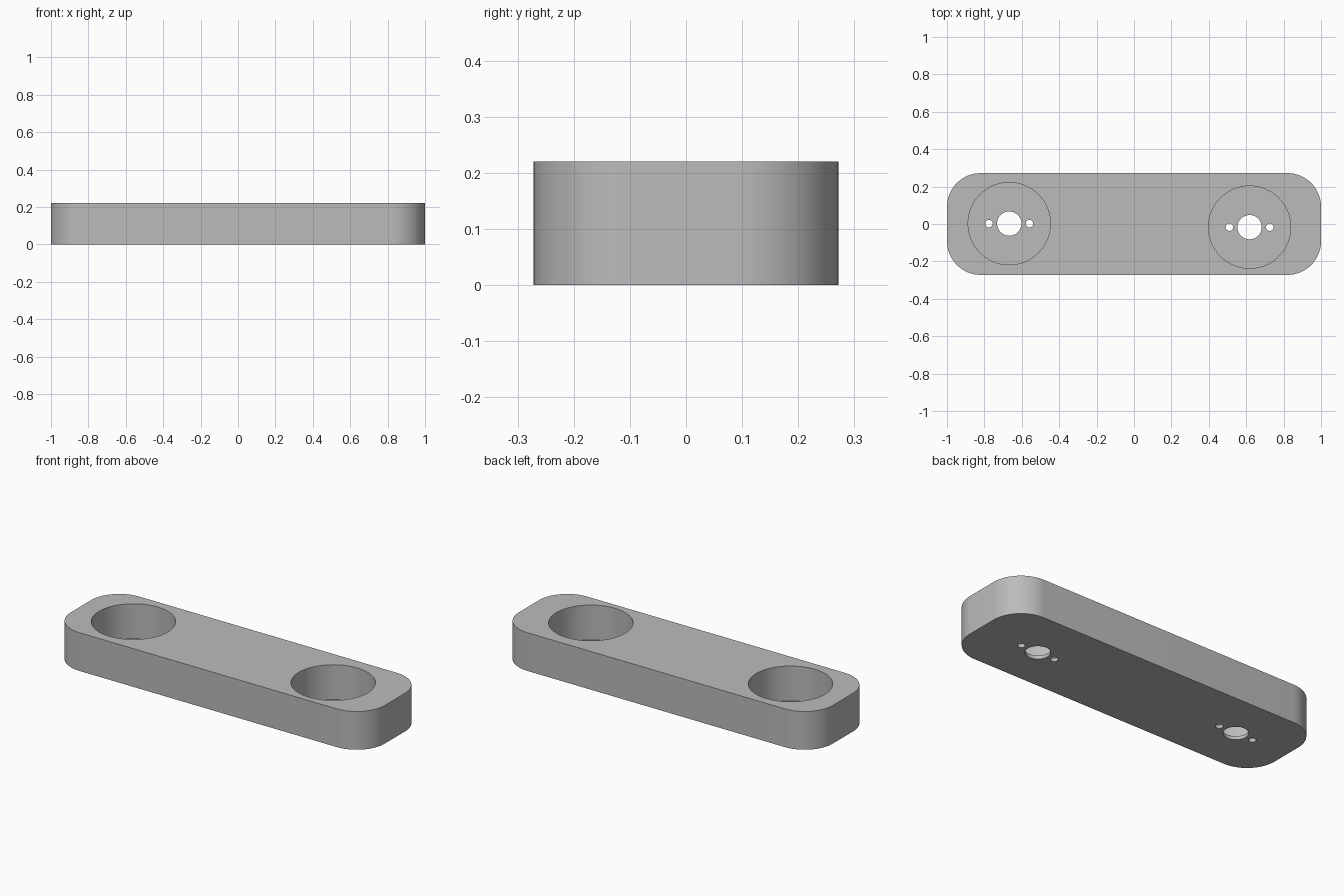
import bpy, bmesh, math

if "Cube" in bpy.data.objects:
    bpy.data.objects.remove(bpy.data.objects["Cube"])

HEIGHT, FLOOR = 0.22, 0.02

grey = bpy.data.materials.new("grey")
grey.diffuse_color = (0.5, 0.5, 0.5, 1)
grey.use_nodes = True
grey.node_tree.nodes["Principled BSDF"].inputs["Base Color"].default_value = grey.diffuse_color


def prism(name, points, z0, z1):
    """Extrude a closed outline from z0 to z1."""
    bm = bmesh.new()
    base = bm.faces.new([bm.verts.new((x, y, z0)) for x, y in points])
    top = bmesh.ops.extrude_face_region(bm, geom=[base])["geom"]
    verts = [v for v in top if isinstance(v, bmesh.types.BMVert)]
    bmesh.ops.translate(bm, verts=verts, vec=(0, 0, z1 - z0))
    bmesh.ops.recalc_face_normals(bm, faces=bm.faces)
    mesh = bpy.data.meshes.new(name)
    bm.to_mesh(mesh)
    bm.free()
    mesh.materials.append(grey)
    obj = bpy.data.objects.new(name, mesh)
    bpy.context.collection.objects.link(obj)
    return obj


def arc(cx, cy, r, start, sweep, n):
    return [(cx + r * math.cos(start + sweep * i / n),
             cy + r * math.sin(start + sweep * i / n)) for i in range(n + 1)]


def circle(cx, cy, r, n):
    return arc(cx, cy, r, 0, math.tau, n)[:-1]


# Rounded block
HX, HY, R = 1.0, 0.272, 0.18
outline = []
for k, (sx, sy) in enumerate([(1, 1), (-1, 1), (-1, -1), (1, -1)]):
    outline += arc(sx * (HX - R), sy * (HY - R), R, k * math.pi / 2, math.pi / 2, 16)
block = prism("block", outline, 0, HEIGHT)

# Two round pockets, each with a centre hole and two screw holes in its floor
cutters = []
for x, y in [(-0.667, 0.002), (0.618, -0.017)]:
    cutters.append(prism("pocket_cutter", circle(x, y, 0.22, 64), FLOOR, HEIGHT + 0.1))
    cutters.append(prism("centre_hole_cutter", circle(x, y, 0.065, 40), -0.1, 0.1))
    for side in (-1, 1):
        cutters.append(prism("screw_hole_cutter",
                             circle(x + side * 0.108, y, 0.02, 24), -0.1, 0.1))

bpy.context.view_layer.objects.active = block
block.select_set(True)
for cutter in cutters:
    mod = block.modifiers.new("cut", "BOOLEAN")
    mod.operation, mod.solver, mod.object = "DIFFERENCE", "EXACT", cutter
    bpy.ops.object.modifier_apply(modifier=mod.name)
    bpy.data.objects.remove(cutter)

bpy.ops.object.shade_smooth_by_angle(angle=math.radians(30))
